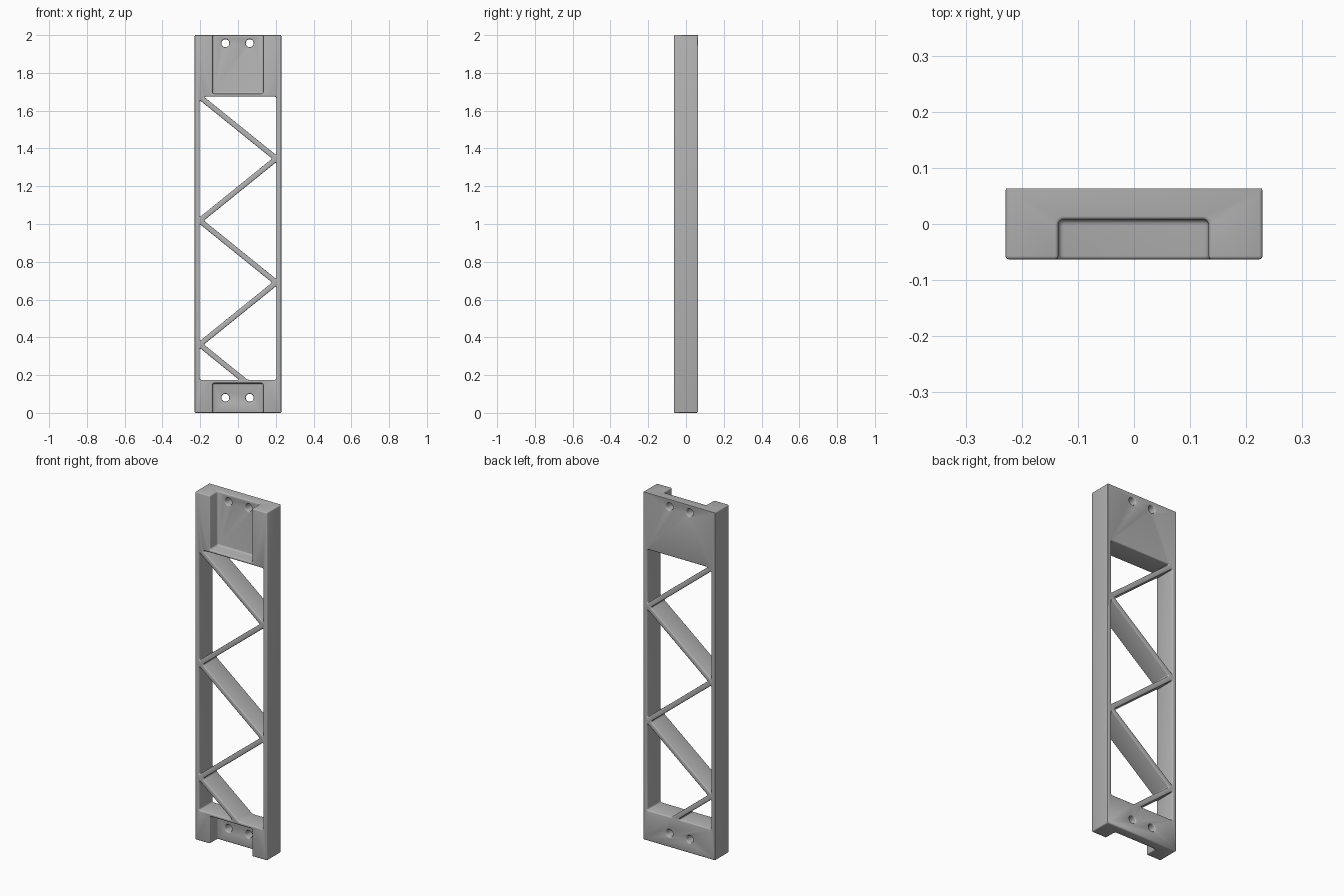
import bpy, bmesh, math
from mathutils import Matrix, Vector

if "Cube" in bpy.data.objects:
    bpy.data.objects.remove(bpy.data.objects["Cube"])

HALF_W, HALF_D, HEIGHT = 0.229, 0.063, 2.0
SIDE = 0.203                     # inner face of the side rails
TOP, BOTTOM = 1.674, 0.175       # ends of the open section
STEP, RISE = 0.328, 0.018        # node spacing, half height of a brace
SLOPE = STEP / (2 * SIDE)

grey = bpy.data.materials.new("grey")
grey.use_nodes = True
grey.diffuse_color = (0.45, 0.45, 0.45, 1)
grey.node_tree.nodes["Principled BSDF"].inputs["Base Color"].default_value = grey.diffuse_color


def new_object(name, bm):
    bmesh.ops.recalc_face_normals(bm, faces=bm.faces[:])
    mesh = bpy.data.meshes.new(name)
    bm.to_mesh(mesh)
    bm.free()
    obj = bpy.data.objects.new(name, mesh)
    bpy.context.collection.objects.link(obj)
    return obj


def box(bm, low, high):
    low, high = Vector(low), Vector(high)
    size = high - low
    place = Matrix.Translation((low + high) / 2) @ Matrix.Diagonal((*size, 1))
    return bmesh.ops.create_cube(bm, size=1, matrix=place)["verts"]


def window(bm, points, radius=0.009):
    """Prism through the body with rounded corners."""
    face = bm.faces.new([bm.verts.new((x, -0.2, z)) for x, z in points])
    extruded = bmesh.ops.extrude_face_region(bm, geom=[face], use_keep_orig=True)
    moved = [v for v in extruded["geom"] if isinstance(v, bmesh.types.BMVert)]
    bmesh.ops.translate(bm, verts=moved, vec=(0, 0.4, 0))
    long_edges = [e for v in moved for e in v.link_edges
                  if abs(e.verts[0].co.y - e.verts[1].co.y) > 0.1]
    bmesh.ops.bevel(bm, geom=long_edges, offset=radius, segments=5,
                    profile=0.5, affect='EDGES')


def pocket(bm, z_low, z_high):
    """Recess in the front, open at the end of the body."""
    verts = box(bm, (-0.135, -0.2, z_low), (0.133, 0.008, z_high))
    edges = list({e for v in verts for e in v.link_edges})
    bmesh.ops.bevel(bm, geom=edges, offset=0.01, segments=4,
                    profile=0.5, affect='EDGES')


cut = bmesh.new()

# Openings between the zigzag braces
nodes = [TOP - i * STEP for i in range(5)]
apex = SIDE - RISE / SLOPE
for i in (1, 2, 3):
    s = 1 if i % 2 else -1
    window(cut, [(-s * SIDE, nodes[i - 1] - RISE), (s * apex, nodes[i]),
                 (-s * SIDE, nodes[i + 1] + RISE)])
# Cut-off openings at the top and bottom
window(cut, [(-SIDE + RISE / SLOPE, TOP), (SIDE, TOP), (SIDE, nodes[1] + RISE)])
under = -SIDE + (nodes[4] - RISE - BOTTOM) / SLOPE
over = -SIDE + (nodes[4] + RISE - BOTTOM) / SLOPE
window(cut, [(-SIDE, nodes[4] - RISE), (under, BOTTOM), (-SIDE, BOTTOM)])
window(cut, [(SIDE, nodes[3] - RISE), (-apex, nodes[4]), (over, BOTTOM), (SIDE, BOTTOM)])

# Mounting pockets
pocket(cut, 1.69, 2.2)
pocket(cut, -0.2, 0.157)
cutter = new_object("opening_cutter", cut)

# Screw holes
drill = bmesh.new()
for x in (-0.067, 0.062):
    for z in (0.08, 1.957):
        bmesh.ops.create_cone(
            drill, cap_ends=True, segments=24, radius1=0.021, radius2=0.021, depth=0.4,
            matrix=Matrix.Translation((x, 0, z)) @ Matrix.Rotation(math.pi / 2, 4, 'X'))
drill_cutter = new_object("hole_cutter", drill)

# Body
block = bmesh.new()
box(block, (-HALF_W, -HALF_D, 0), (HALF_W, HALF_D, HEIGHT))
body = new_object("braced_frame", block)
body.data.materials.append(grey)

for helper in (cutter, drill_cutter):
    helper.hide_render = True
    boolean = body.modifiers.new("cut", 'BOOLEAN')
    boolean.operation = 'DIFFERENCE'
    boolean.solver = 'EXACT'
    boolean.object = helper
rounding = body.modifiers.new("rounding", 'BEVEL')
rounding.width = 0.006
rounding.segments = 3
rounding.limit_method = 'ANGLE'
rounding.angle_limit = math.radians(40)
rounding.use_clamp_overlap = False

bpy.ops.object.select_all(action='DESELECT')
body.select_set(True)
bpy.context.view_layer.objects.active = body
for name in [m.name for m in body.modifiers]:
    bpy.ops.object.modifier_apply(modifier=name)
for helper in (cutter, drill_cutter):
    bpy.data.objects.remove(helper)
bpy.ops.object.shade_smooth_by_angle(angle=math.radians(35))
